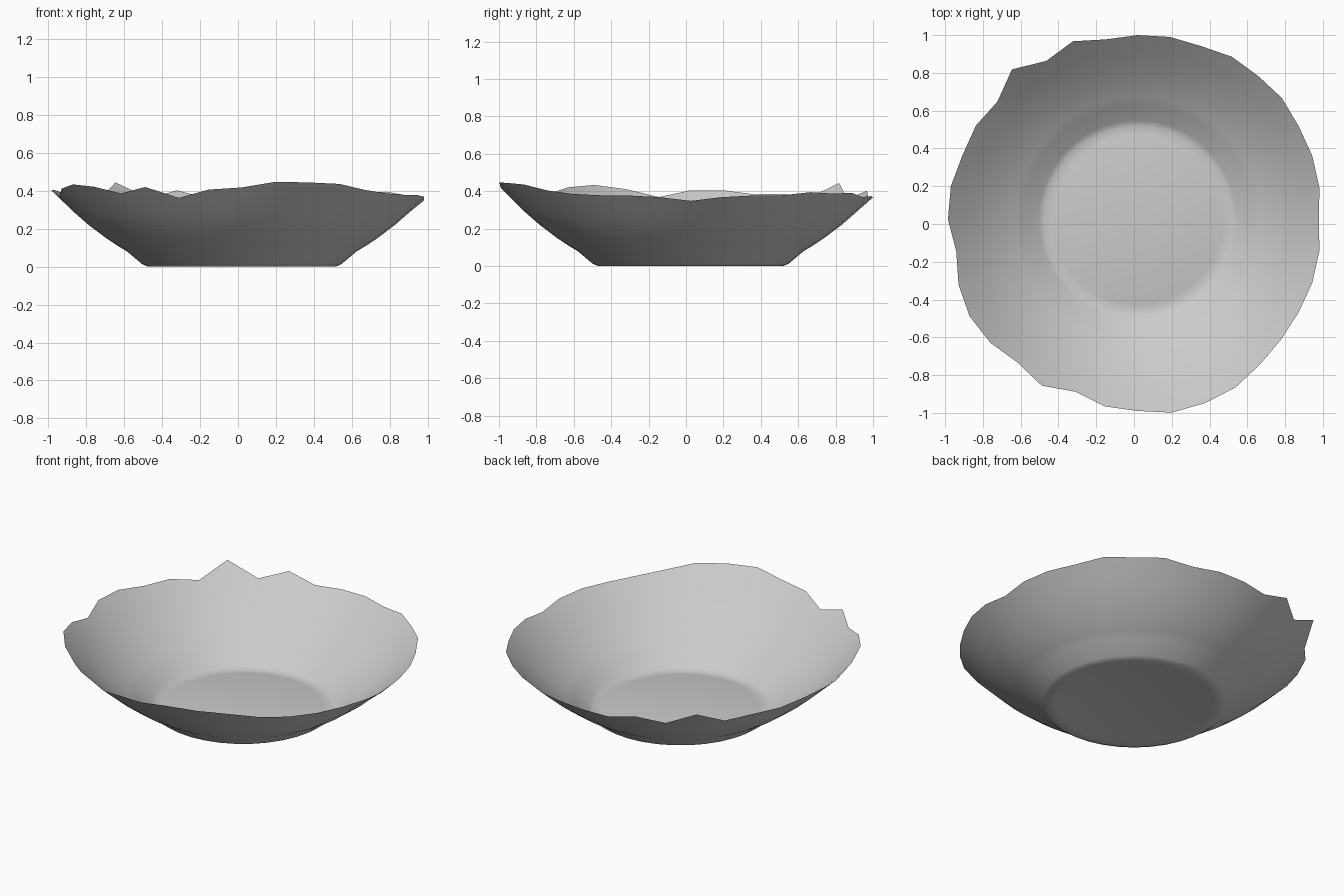
import bpy
import bmesh
from math import sin, cos, radians

cube = bpy.data.objects.get("Cube")
if cube:
    bpy.data.objects.remove(cube, do_unlink=True)

# One plain clay-like grey
grey = bpy.data.materials.new("light_grey")
grey.use_nodes = True
colour = (0.6, 0.6, 0.6, 1)
grey.diffuse_color = colour
bsdf = next(n for n in grey.node_tree.nodes if n.type == "BSDF_PRINCIPLED")
bsdf.inputs["Base Color"].default_value = colour
bsdf.inputs["Roughness"].default_value = 0.8

CENTRE_X, CENTRE_Y = 0.02, 0.025

# Shell profile (radius, height): domed floor, foot turn, flared wall
profile = [(0.17, 0.027), (0.33, 0.017), (0.45, 0.005), (0.495, 0.0),
           (0.525, 0.013), (0.605, 0.08), (0.655, 0.11), (0.715, 0.15),
           (0.81, 0.222), (0.89, 0.292)]

# Broken rim: radius of each column, counter-clockwise from the left side
rim = [0.96, 0.976, 0.983, 0.984, 0.997, 0.991, 0.994, 0.976, 0.98,
       0.975, 0.967, 1.003, 0.968, 1.036, 0.97, 0.99, 0.988, 1.005,
       1.005, 0.976, 1.01, 1.028, 1.018, 0.99, 1.017, 0.971, 1.006,
       1.015, 1.039, 1.036, 1.03, 1.005, 0.99, 0.984, 0.983, 0.976]


def wall_height(radius):
    """Height of the flaring wall near the rim."""
    return 0.362 + (radius - 0.971) * 1.25


# Build the shell column by column, each ending at its own rim height
bm = bmesh.new()
columns = []
for i, rim_radius in enumerate(rim):
    a = radians(i * 360 / len(rim))
    points = profile + [(rim_radius, wall_height(rim_radius))]
    columns.append([bm.verts.new((CENTRE_X + r * cos(a), CENTRE_Y + r * sin(a), z))
                    for r, z in points])

middle = bm.verts.new((CENTRE_X, CENTRE_Y, 0.03))
for i, col in enumerate(columns):
    nxt = columns[(i + 1) % len(columns)]
    bm.faces.new((middle, col[0], nxt[0]))
    for k in range(len(col) - 1):
        bm.faces.new((col[k], col[k + 1], nxt[k + 1], nxt[k]))
for face in bm.faces:
    face.smooth = True

mesh = bpy.data.meshes.new("broken_bowl")
bm.to_mesh(mesh)
bm.free()
mesh.materials.append(grey)
bowl = bpy.data.objects.new("broken_bowl", mesh)
bpy.context.collection.objects.link(bowl)
